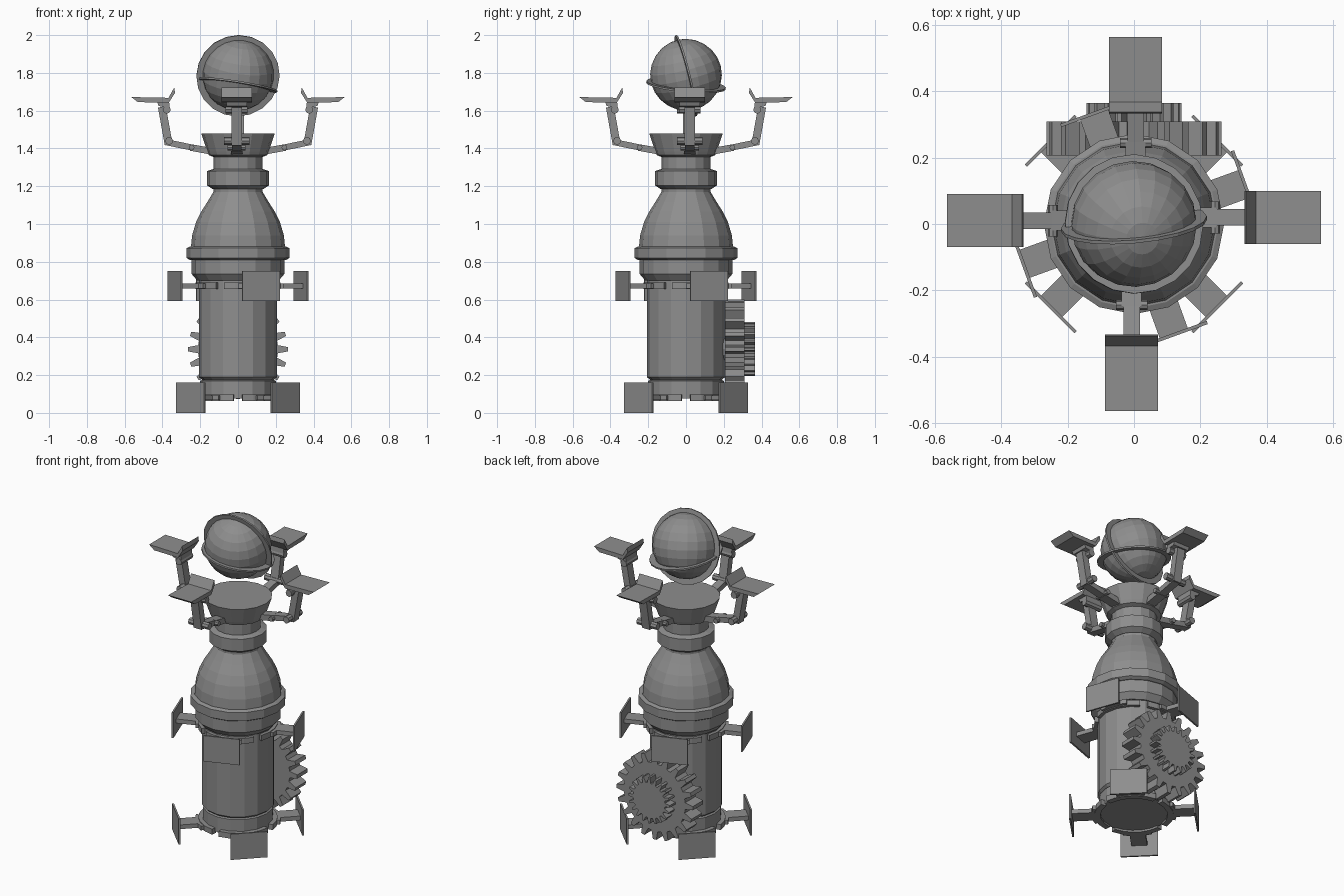
import bpy, bmesh
from math import sin, cos, pi, radians, hypot
from mathutils import Matrix

cube = bpy.data.objects.get("Cube")
if cube:
    bpy.data.objects.remove(cube, do_unlink=True)

grey = bpy.data.materials.new("plain grey")
grey.use_nodes = True
COLOUR = (0.27, 0.27, 0.27, 1)
grey.diffuse_color = COLOUR
grey.node_tree.nodes["Principled BSDF"].inputs["Base Color"].default_value = COLOUR


def finish(name, bm, matrix=None):
    bmesh.ops.recalc_face_normals(bm, faces=bm.faces)
    mesh = bpy.data.meshes.new(name)
    bm.to_mesh(mesh)
    bm.free()
    mesh.materials.append(grey)
    ob = bpy.data.objects.new(name, mesh)
    if matrix:
        ob.matrix_world = matrix
    bpy.context.collection.objects.link(ob)
    return ob


def prism(name, pts, y0, y1, angle=0):
    """Outline in the radial/height plane, extruded sideways, turned about z."""
    bm = bmesh.new()
    face = bm.faces.new([bm.verts.new((x, y0, z)) for x, z in pts])
    ext = bmesh.ops.extrude_face_region(bm, geom=[face])
    moved = [g for g in ext["geom"] if isinstance(g, bmesh.types.BMVert)]
    bmesh.ops.translate(bm, verts=moved, vec=(0, y1 - y0, 0))
    return finish(name, bm, Matrix.Rotation(radians(angle), 4, "Z"))


def sweep(name, profile, start=0, end=360, steps=16, matrix=None):
    """Turn a closed radius/height profile through an arc or a full circle."""
    bm = bmesh.new()
    full = end - start == 360
    rows = []
    for i in range(steps if full else steps + 1):
        a = radians(start + (end - start) * i / steps)
        rows.append([bm.verts.new((r * cos(a), r * sin(a), z)) for r, z in profile])
    n = len(profile)
    for i in range(steps):
        p, q = rows[i], rows[(i + 1) % len(rows)]
        for j in range(n):
            k = (j + 1) % n
            bm.faces.new((p[j], q[j], q[k], p[k]))
    if not full:
        bm.faces.new(rows[0])
        bm.faces.new(rows[-1])
    return finish(name, bm, matrix)


def lathe(name, profile, steps=16):
    """Solid turned body with flat caps."""
    bm = bmesh.new()
    rows = [[bm.verts.new((r * cos(2 * pi * i / steps), r * sin(2 * pi * i / steps), z))
             for i in range(steps)] for r, z in profile]
    for p, q in zip(rows, rows[1:]):
        for i in range(steps):
            k = (i + 1) % steps
            bm.faces.new((p[i], p[k], q[k], q[i]))
    bm.faces.new(rows[0])
    bm.faces.new(rows[-1])
    return finish(name, bm)


def rect(x0, x1, z0, z1):
    return [(x0, z0), (x1, z0), (x1, z1), (x0, z1)]


def bar(p, q, w):
    dx, dz = q[0] - p[0], q[1] - p[1]
    s = w / 2 / hypot(dx, dz)
    nx, nz = -dz * s, dx * s
    return [(p[0] + nx, p[1] + nz), (q[0] + nx, q[1] + nz),
            (q[0] - nx, q[1] - nz), (p[0] - nx, p[1] - nz)]


def disc(x, z, r, n=8):
    return [(x + r * cos(2 * pi * i / n), z + r * sin(2 * pi * i / n)) for i in range(n)]


# Turned body, from the drum up to the cup
lathe("drum", [(0.2, 0.075), (0.2, 0.17), (0.19, 0.175), (0.207, 0.19),
               (0.207, 0.7), (0.215, 0.7), (0.245, 0.735), (0.245, 0.81)])
lathe("flange", [(0.255, 0.81), (0.272, 0.82), (0.272, 0.872), (0.255, 0.88)])
lathe("dome", [(0.25, 0.87), (0.243, 0.94), (0.222, 1.01), (0.195, 1.065),
               (0.16, 1.12), (0.13, 1.17), (0.13, 1.38)])
lathe("neck_collar", [(0.135, 1.185), (0.165, 1.205), (0.165, 1.28), (0.135, 1.29)])
lathe("cup", [(0.13, 1.355), (0.155, 1.365), (0.163, 1.385), (0.195, 1.48)])

# Globe with two tilted hoops
bm = bmesh.new()
bmesh.ops.create_uvsphere(bm, u_segments=20, v_segments=12, radius=0.19)
finish("globe", bm, Matrix.Translation((0, 0, 1.79))
       @ Matrix.Rotation(radians(14), 4, "X") @ Matrix.Rotation(radians(8), 4, "Y"))
hoop = [(0.184, -0.005), (0.221, -0.005), (0.221, 0.005), (0.184, 0.005)]
sweep("upright_hoop", hoop, steps=20, matrix=Matrix.Translation((0, 0, 1.785))
      @ Matrix.Rotation(radians(5), 4, "Z") @ Matrix.Rotation(radians(104), 4, "X"))
flat_hoop = [(r - 0.01, z) for r, z in hoop]
sweep("level_hoop", flat_hoop, steps=20, matrix=Matrix.Translation((0, 0, 1.735))
      @ Matrix.Rotation(radians(-5), 4, "X") @ Matrix.Rotation(radians(9), 4, "Y"))

# Four jointed arms carrying trays
tray = [(0.338, 1.722), (0.368, 1.668), (0.565, 1.672), (0.53, 1.645),
        (0.366, 1.643), (0.333, 1.695)]
for angle, off in ((0, 0.02), (90, -0.005), (180, -0.01), (270, -0.007)):
    def part(name, pts, half):
        prism(name, pts, off - half, off + half, angle)
    part("arm_root", bar((0.14, 1.385), (0.25, 1.405), 0.035), 0.03)
    part("arm_root_pin", disc(0.245, 1.405, 0.015), 0.048)
    part("lower_arm", bar((0.23, 1.402), (0.375, 1.432), 0.032), 0.025)
    part("elbow_pin", disc(0.365, 1.44, 0.021), 0.068)
    part("upper_arm", bar((0.367, 1.42), (0.403, 1.62), 0.042), 0.027)
    part("wrist_pin", disc(0.377, 1.605, 0.021), 0.058)
    part("wrist_bracket", [(0.36, 1.61), (0.42, 1.625), (0.43, 1.65), (0.365, 1.65)], 0.055)
    part("tray", tray, 0.08)

# Two tiers of upright paddles on split clamp rings
for tier, first, z in (("lower", 45, 0.08), ("upper", 20, 0.672)):
    lo, hi = z - 0.017, z + 0.017
    for i in range(4):
        a = first + 90 * i
        sweep(tier + "_clamp_ring", rect(0.19, 0.225, lo, hi), a - 39, a + 39, 5)
        sweep(tier + "_clamp_shoe", rect(0.2, 0.242, lo + 0.004, hi - 0.004), a - 20, a + 20, 4)
        prism(tier + "_paddle_arm", rect(0.2, 0.352, z - 0.013, z + 0.013), -0.045, 0.045, a)
        prism(tier + "_paddle", rect(0.35, 0.36, z - 0.08, z + 0.08), -0.106, 0.106, a)


# Stacked gears on the back
def gear(name, root, tip, teeth, y0, y1):
    pts = []
    for i in range(teeth):
        for r, f in ((root, -0.32), (tip, -0.14), (tip, 0.14), (root, 0.32)):
            a = 2 * pi * (i + f) / teeth
            pts.append((r * cos(a), 0.337 + r * sin(a)))
    prism(name, pts, y0, y1)


gear("large_gear", 0.212, 0.264, 20, 0.207, 0.31)
gear("small_gear", 0.11, 0.143, 20, 0.305, 0.365)
prism("gear_axle", disc(0, 0.337, 0.06, 12), 0.15, 0.22)
